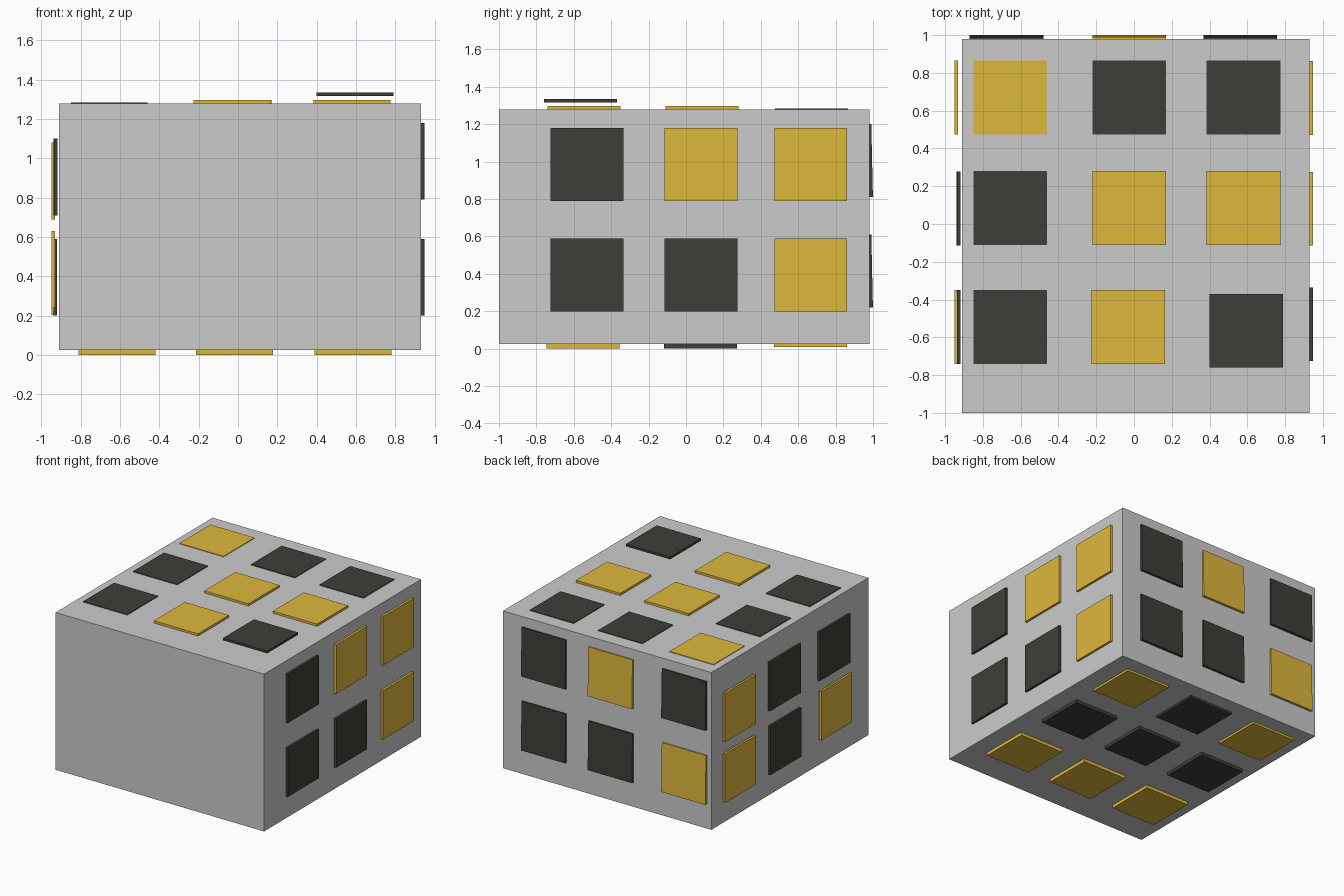
import bpy
from mathutils import Matrix

if "Cube" in bpy.data.objects:
    bpy.data.objects.remove(bpy.data.objects["Cube"])


def material(name, color):
    m = bpy.data.materials.new(name)
    m.diffuse_color = color
    m.use_nodes = True
    m.node_tree.nodes["Principled BSDF"].inputs["Base Color"].default_value = m.diffuse_color
    return m


MATS = {"Y": material("yellow", (0.73, 0.48, 0.045, 1)),
        "D": material("dark", (0.05, 0.048, 0.04, 1))}
SIZE, THICK = 0.39, 0.018


def box(name, lo, hi, mat=None, tilt=(0, 0, 0)):
    size = [h - l for l, h in zip(lo, hi)]
    center = [(h + l) / 2 for l, h in zip(lo, hi)]
    bpy.ops.mesh.primitive_cube_add(size=1, location=center, rotation=tilt)
    ob = bpy.context.object
    ob.name = name
    ob.data.transform(Matrix.Diagonal((*size, 1)))
    if mat:
        ob.data.materials.append(mat)
    return ob


def tile(name, axis, outer, a, b, color, tilt=(0, 0, 0)):
    """Square tile: outer face at |outer| along axis, centred on a, b in the other axes."""
    side, d, outer = outer
    c = [a, b]
    c.insert(axis, outer - side * d / 2)
    half = [SIZE / 2] * 3
    half[axis] = d / 2
    box(name, [p - h for p, h in zip(c, half)],
        [p + h for p, h in zip(c, half)], MATS[color], tilt)


# main block
box("block", (-0.91, -1.0, 0.025), (0.93, 0.98, 1.28))

# top tiles: x, y, top height, colour
top = [(-0.655, 0.67, 1.285, "Y"), (-0.025, 0.67, 1.285, "D"), (0.58, 0.67, 1.285, "D"),
       (-0.655, 0.085, 1.285, "D"), (-0.025, 0.085, 1.298, "Y"), (0.58, 0.085, 1.298, "Y"),
       (-0.655, -0.545, 1.285, "D"), (-0.03, -0.545, 1.298, "Y"), (0.595, -0.565, 1.335, "D")]
for i, (x, y, z, c) in enumerate(top):
    tile(f"top_tile_{i}", 2, (1, THICK, z), x, y, c)

# bottom tiles, rows from front to back
for y, row in zip((-0.55, 0.078, 0.665), ("YYY", "DDD", "YDY")):
    for x, c in zip((-0.615, -0.018, 0.585), row):
        z = 0.008 if y > 0.5 else 0.0
        tile("bottom_tile", 2, (-1, 0.026 - z, z), x, y, c)

# right side tiles, upper row then lower row
for z, row in zip((0.985, 0.395), ("DYY", "DDY")):
    for y, c in zip((-0.53, 0.08, 0.667), row):
        tile("right_tile", 0, (1, 0.02, 0.948), y, z, c)

# back tiles, leaning in slightly at the top
for z, row in zip((1.005, 0.415), ("DYD", "YDD")):
    for x, c in zip((-0.675, -0.026, 0.563), row):
        tile("back_tile", 1, (1, 0.02, 0.995), x, z, c, (0.022, 0, 0))

# left side tiles: y, z, outer x, colour
left = [(0.67, 0.885, -0.949, "Y"), (0.082, 0.905, -0.937, "D"), (-0.545, 0.905, -0.936, "D"),
        (0.67, 0.4, -0.949, "Y"), (0.082, 0.395, -0.939, "D"), (-0.545, 0.435, -0.949, "Y")]
for i, (y, z, x, c) in enumerate(left):
    tile(f"left_tile_{i}", 0, (-1, THICK, x), y, z, c)
